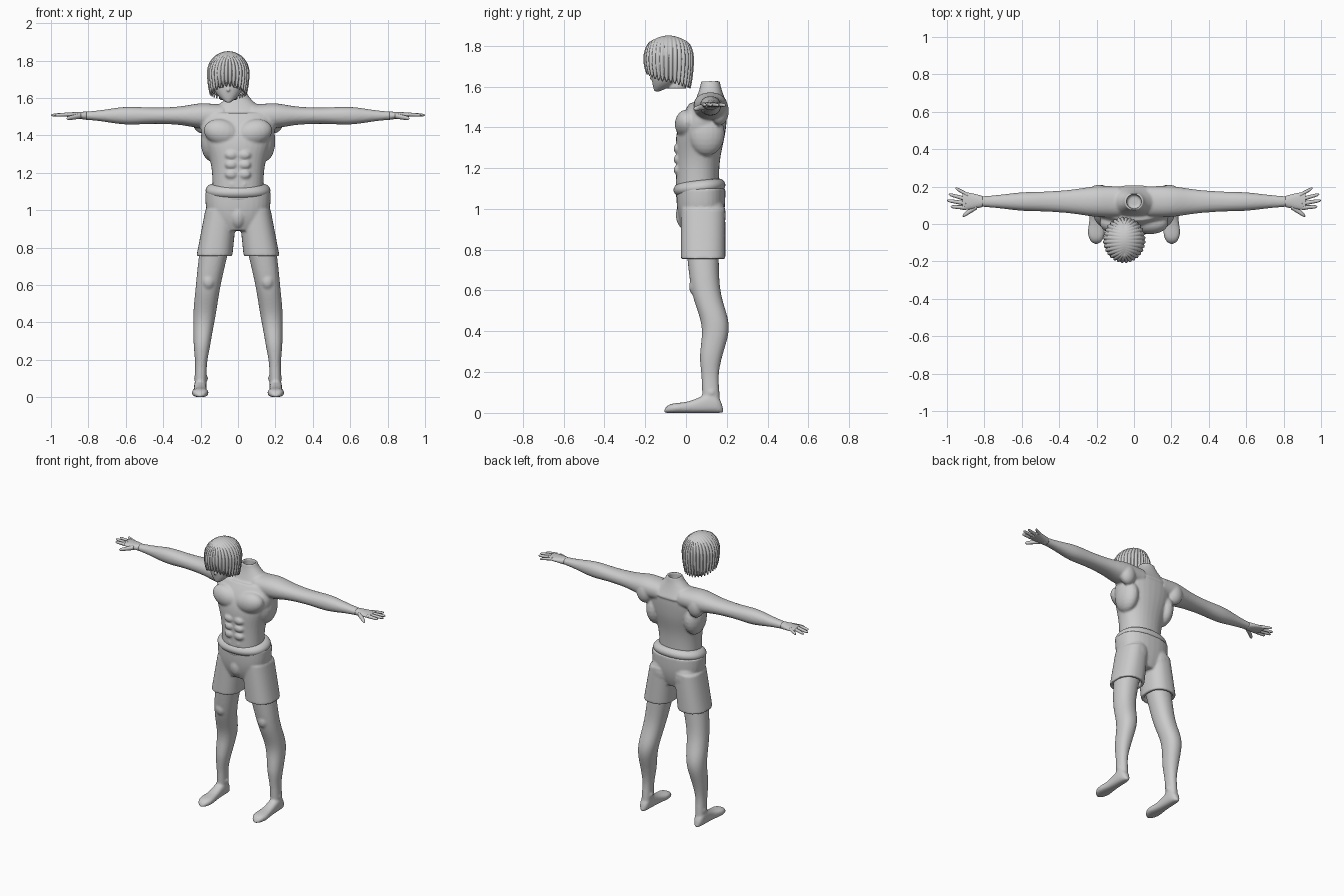
import bpy, bmesh, math
from mathutils import Matrix

if "Cube" in bpy.data.objects:
    bpy.data.objects.remove(bpy.data.objects["Cube"])

clay = bpy.data.materials.new("clay grey")
clay.use_nodes = True
GREY = (0.6, 0.6, 0.6, 1)
clay.diffuse_color = GREY
clay.node_tree.nodes["Principled BSDF"].inputs["Base Color"].default_value = GREY


def mix(start, end, factor):
    return start + (end - start) * factor


def swell(position, peak, width, height):
    """Smooth muscle-like bulge along a limb."""
    return height * math.exp(-((position - peak) / width) ** 2)


def rounded(factor):
    """Full size along the middle, closing towards both ends."""
    return max(0.2, math.sqrt(1 - abs(2 * factor - 1) ** 6))


def loft(bm, axis, start, end, shape, side=1, power=2.2, sides=32, rows=24, hollow=0):
    """Skin rounded sections; shape(t, f) gives centre u, centre v, radius u, radius v."""
    sections = []
    for row in range(rows + 1):
        f = row / rows
        t = mix(start, end, f)
        sections.append((t, *shape(t, f)))
    if hollow:
        t, cu, cv, ru, rv = sections[-1]
        inward = math.copysign(hollow, start - end)
        for depth in (0, inward):
            sections.append((t + depth, cu, cv, ru * 0.8, rv * 0.8))
    rings = []
    for t, cu, cv, ru, rv in sections:
        ring = []
        for k in range(sides):
            angle = math.tau * k / sides
            c, s = math.cos(angle), math.sin(angle)
            u = cu + ru * math.copysign(abs(c) ** (2 / power), c)
            v = cv + rv * math.copysign(abs(s) ** (2 / power), s)
            x, y, z = {"x": (t, u, v), "y": (u, t, v), "z": (u, v, t)}[axis]
            ring.append(bm.verts.new((side * x, y, z)))
        rings.append(ring)
    faces = [bm.faces.new((lower[k], lower[k - 1], upper[k - 1], upper[k]))
             for lower, upper in zip(rings, rings[1:]) for k in range(sides)]
    faces += [bm.faces.new(rings[0]), bm.faces.new(rings[-1])]
    bmesh.ops.recalc_face_normals(bm, faces=faces)


def blob(bm, centre, radii, tilt=0):
    matrix = (Matrix.Translation(centre) @ Matrix.Rotation(tilt, 4, "Y")
              @ Matrix.Diagonal((*radii, 1)))
    bmesh.ops.create_uvsphere(bm, u_segments=20, v_segments=12, radius=1, matrix=matrix)


def finish(name, bm, voxel=0, smoothing=4):
    """Make the object; a voxel size fuses its overlapping pieces into one skin."""
    mesh = bpy.data.meshes.new(name)
    bm.to_mesh(mesh)
    bm.free()
    mesh.materials.append(clay)
    mesh.shade_smooth()
    part = bpy.data.objects.new(name, mesh)
    bpy.context.collection.objects.link(part)
    if voxel:
        fuse = part.modifiers.new("fuse", "REMESH")
        fuse.mode, fuse.voxel_size, fuse.use_smooth_shade = "VOXEL", voxel, True
        soften = part.modifiers.new("soften", "SMOOTH")
        soften.factor, soften.iterations = 0.5, smoothing
    return part


SKIN = 0.007
ARM_Y, ARM_Z = 0.12, 1.505
SIDES = {"left": 1, "right": -1}


# Torso, sloping shoulders with an open neck, and arms
def trunk(z, f):
    width = 0.135 + swell(z, 1.45, 0.15, 0.065)
    depth = 0.105 + swell(z, 1.37, 0.1, 0.014) - swell(z, 1.55, 0.06, 0.02)
    return 0, mix(0.056, 0.11, f ** 3), width, depth


def neck(z, f):
    slope = (1 - f) ** 1.5
    return 0, ARM_Y, mix(0.048, 0.2, slope), mix(0.046, 0.09, slope)


def arm(x, f):
    depth = mix(0.08, 0.026, f) + swell(x, 0.2, 0.1, 0.01) + swell(x, 0.6, 0.1, 0.006)
    height = mix(0.06, 0.02, f) + swell(x, 0.2, 0.08, 0.012) + swell(x, 0.6, 0.12, 0.014)
    return ARM_Y, ARM_Z, depth, height


bm = bmesh.new()
loft(bm, "z", 1.05, 1.52, trunk)
loft(bm, "z", 1.5, 1.63, neck, hollow=0.06)
for side in SIDES.values():
    loft(bm, "x", 0.08, 0.84, arm, side, rows=40)
    blob(bm, (side * 0.085, 0.005, 1.415), (0.1, 0.06, 0.07), side * -0.25)  # chest
    blob(bm, (side * 0.19, 0.165, 1.48), (0.055, 0.045, 0.07))  # shoulder blade
    blob(bm, (side * 0.14, 0.1, 1.37), (0.06, 0.09, 0.11))  # flank
    for row in range(3):  # abdominal muscles
        blob(bm, (side * 0.036, -0.038, 1.295 - row * 0.052), (0.034, 0.023, 0.025))
    blob(bm, (side * 0.03, -0.03, 1.135), (0.024, 0.02, 0.035), side * 0.3)
finish("torso_and_arms", bm, SKIN)


# Hands with four fingers and a thumb
def palm(x, f):
    return ARM_Y + 0.004 * f, ARM_Z + 0.006 * f, mix(0.028, 0.05, f ** 0.7), mix(0.022, 0.011, f)


def digit(bm, side, base, tip, height, droop, thickness):
    def shape(x, f):
        radius = thickness * (1 - 0.3 * f) * (rounded(f) if f > 0.5 else 1)
        return mix(base[1], tip[1], f), height - droop * f, radius, radius * 0.9
    loft(bm, "x", base[0], tip[0], shape, side, 2, 12, 14)


for label, side in SIDES.items():
    bm = bmesh.new()
    loft(bm, "x", 0.81, 0.918, palm, side)
    for finger in range(4):
        base = 0.905 - 0.006 * finger, 0.088 + 0.022 * finger
        tip = 1 - 0.014 * (finger - 1.2) ** 2, 0.093 + 0.033 * finger
        digit(bm, side, base, tip, ARM_Z + 0.007, 0.004, 0.012)
    digit(bm, side, (0.84, 0.095), (0.916, 0.043), ARM_Z, 0.015, 0.017)
    finish(label + "_hand", bm)


# Shorts with hollow leg openings
def hips(z, f):
    curve = (1 - f) ** 3
    return 0, 0.073, mix(0.175, 0.11, curve), mix(0.12, 0.085, curve)


def shorts_leg(z, f):
    return mix(0.09, 0.126, f), 0.084, mix(0.085, 0.096, f), 0.109


bm = bmesh.new()
loft(bm, "z", 0.89, 1.1, hips, power=2.4)
for side in SIDES.values():
    loft(bm, "z", 1, 0.755, shorts_leg, side, 2.4, hollow=0.04)
    blob(bm, (side * 0.085, 0.115, 0.97), (0.08, 0.08, 0.1))  # seat
blob(bm, (0, -0.005, 0.97), (0.045, 0.045, 0.07))
finish("shorts", bm, SKIN)


# Rolled waistband, higher at the back
def roll(z, f):
    bulge = math.sin(math.pi * f) ** 0.5 if 0 < f < 1 else 0
    return 0, 0.066, mix(0.135, 0.173, bulge), mix(0.09, 0.127, bulge)


bm = bmesh.new()
loft(bm, "z", 1.07, 1.14, roll, sides=64)
for vert in bm.verts:
    vert.co.z += 0.1 * (vert.co.y - 0.066)
finish("waistband", bm)


# Lower legs and feet
def leg(z, f):
    ankle = swell(z, 0.18, 0.08, 0.007)
    width = mix(0.03, 0.08, f) + swell(z, 0.45, 0.1, 0.004) - ankle
    depth = mix(0.042, 0.08, f) + swell(z, 0.42, 0.15, 0.006) - ankle
    return mix(0.2, 0.12, f * f), mix(0.125, 0.08, f) + swell(z, 0.42, 0.13, 0.04), width, depth


def foot(y, f):
    height = (0.024 + swell(y, 0.13, 0.09, 0.024)) * rounded(f)
    return 0.202, height, (0.034 + swell(y, -0.05, 0.06, 0.011)) * rounded(f), height


for label, side in SIDES.items():
    bm = bmesh.new()
    loft(bm, "z", 0.04, 0.82, leg, side, rows=40)
    loft(bm, "y", 0.183, -0.108, foot, side, 2.6, rows=40)
    for edge in (-1, 1):  # ankle bones
        blob(bm, (side * (0.198 + edge * 0.024), 0.125, 0.1), (0.014, 0.018, 0.018))
    blob(bm, (side * 0.158, 0.045, 0.62), (0.035, 0.03, 0.045))  # kneecap
    finish(label + "_leg", bm, SKIN)


# Head, set apart from the neck
def skull(z, f):
    curve = (1 - f) ** 4
    return 0, -0.058 * curve, mix(0.088, 0.012, curve), mix(0.086, 0.012, curve)


def place_head_part(part):
    part.location = (-0.052, -0.085, 0)


bm = bmesh.new()
loft(bm, "z", 1.576, 1.77, skull)
loft(bm, "z", 1.59, 1.68, lambda z, f: (0, 0.04, 0.045, 0.045))
blob(bm, (0, -0.083, 1.643), (0.008, 0.012, 0.01))  # nose tip
blob(bm, (0, -0.079, 1.66), (0.006, 0.009, 0.02))  # nose bridge
blob(bm, (0, -0.07, 1.613), (0.016, 0.007, 0.004))  # mouth
for side in SIDES.values():
    blob(bm, (side * 0.083, 0.01, 1.66), (0.012, 0.02, 0.03))  # ear
place_head_part(finish("head", bm, 0.005, 2))

# Eyes, lids and brows
bm = bmesh.new()
for side in SIDES.values():
    for height, thickness in ((1.664, 0.009), (1.675, 0.003), (1.689, 0.004)):
        blob(bm, (side * 0.036, -0.076, height), (0.022, 0.007, thickness), side * -0.15)
place_head_part(finish("eyes_and_brows", bm))

# Hair: pointed locks falling from a centre parting
LOCKS, ROWS, EQUATOR = 32, 20, 1.735
COUNT = LOCKS * 8
bm = bmesh.new()
grid = []
for row in range(ROWS + 1):
    t = row / ROWS
    out = math.sin(min(t / 0.6, 1) * math.pi / 2)
    fall = max(0, (t - 0.6) / 0.4)
    ring = []
    for k in range(COUNT):
        angle = math.tau * k / COUNT
        c, s = math.cos(angle), math.sin(angle)
        ridge = abs(math.sin(angle * LOCKS / 2))
        radius = (1 - 0.13 * fall ** 2) * (0.95 + 0.07 * ridge)
        x = 0.112 * c * out * radius
        y = 0.122 * s * mix(0.6, 1, out) * mix(1, radius, out)
        hem = 1.645 - 0.03 * max(s, 0) + 0.04 * min(s, 0) ** 2 - 0.025 * ridge
        crown = 0.115 * math.sqrt(1 - out * out) * math.sqrt(1 - 0.36 * s * s)
        z = mix(EQUATOR, hem, fall) if fall else EQUATOR + crown
        ring.append(bm.verts.new((x, y, z)))
    grid.append(ring)
for upper, lower in zip(grid, grid[1:]):
    for k in range(COUNT):
        bm.faces.new((upper[k - 1], lower[k - 1], lower[k], upper[k]))
bmesh.ops.remove_doubles(bm, verts=bm.verts, dist=0.0003)
hair = finish("hair", bm)
place_head_part(hair)
shell = hair.modifiers.new("thickness", "SOLIDIFY")
shell.thickness, shell.offset = 0.008, -1
